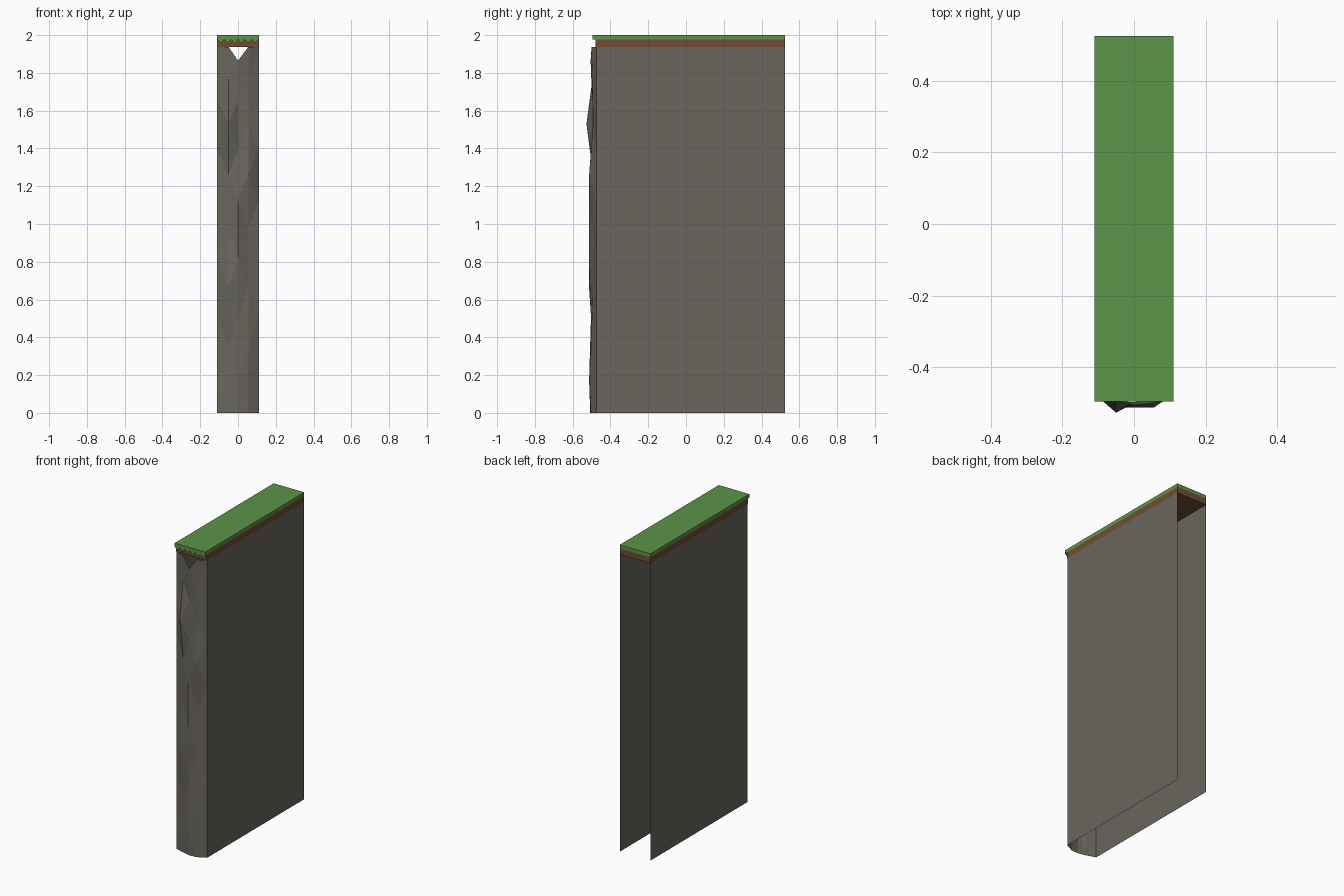
import bpy

cube = bpy.data.objects.get("Cube")
if cube:
    bpy.data.objects.remove(cube, do_unlink=True)


def material(name, rgb):
    mat = bpy.data.materials.new(name)
    mat.use_nodes = True
    mat.diffuse_color = (*rgb, 1)
    mat.node_tree.nodes["Principled BSDF"].inputs["Base Color"].default_value = (*rgb, 1)
    return mat


def mesh_object(name, verts, faces, mat):
    mesh = bpy.data.meshes.new(name)
    mesh.from_pydata(verts, [], faces)
    mesh.materials.append(mat)
    obj = bpy.data.objects.new(name, mesh)
    bpy.context.collection.objects.link(obj)
    return obj


def box(name, y0, y1, z0, z1, mat):
    verts = [(x, y, z) for x in (-HALF, HALF) for y in (y0, y1) for z in (z0, z1)]
    faces = [(0, 1, 3, 2), (4, 6, 7, 5), (0, 4, 5, 1),
             (2, 3, 7, 6), (0, 2, 6, 4), (1, 5, 7, 3)]
    return mesh_object(name, verts, faces, mat)


stone = material("grey_stone", (0.144, 0.133, 0.113))
dirt = material("brown_dirt", (0.165, 0.072, 0.034))
grass = material("green_grass", (0.107, 0.296, 0.065))

HALF, BACK, WALL_FRONT = 0.11, 0.525, -0.475
STONE_TOP, DIRT_TOP, TOP = 1.938, 1.977, 2.0
LIP = -0.495

# Side walls: single sheets, open at the back and the bottom
for name, x in (("right_wall", -HALF), ("left_wall", HALF)):
    corners = [(x, WALL_FRONT, 0), (x, BACK, 0),
               (x, BACK, STONE_TOP), (x, WALL_FRONT, STONE_TOP)]
    mesh_object(name, corners, [(0, 1, 2, 3) if x > 0 else (3, 2, 1, 0)], stone)

# Soil and turf layers
box("dirt_layer", -0.48, BACK, STONE_TOP, DIRT_TOP, dirt)
box("grass_layer", LIP, BACK, DIRT_TOP, TOP, grass)

# Ragged grass fringe hanging over the front
TEETH = 6
step = 2 * HALF / TEETH
verts, faces = [], []
for i in range(TEETH):
    x = -HALF + i * step
    verts += [(x, LIP, DIRT_TOP), (x + step / 2, LIP, 1.957), (x + step, LIP, DIRT_TOP)]
    faces.append((3 * i, 3 * i + 1, 3 * i + 2))
mesh_object("grass_fringe", verts, faces, grass)

# Rock face: columns of points with staggered heights, joined by triangles
ODD = (STONE_TOP, 1.77, 1.53, 1.26, 0.98, 0.66, 0.34, 0)
EVEN = (1.865, 1.65, 1.40, 1.125, 0.82, 0.51, 0.17, 0)
SIDE = (STONE_TOP,) + EVEN[1:]
ROWS = len(ODD)
flat = (WALL_FRONT,) * ROWS
columns = [
    (-HALF, SIDE, flat),
    (-0.05, ODD, (-0.495, -0.495, -0.527, -0.492, -0.492, -0.513, -0.488, -0.495)),
    (0.0, EVEN, (-0.505, -0.497, -0.50, -0.513, -0.513, -0.503, -0.513, -0.507)),
    (0.055, ODD, (-0.50, -0.495, -0.492, -0.513, -0.49, -0.492, -0.503, -0.503)),
    (HALF, SIDE, flat),
]
verts = [(x, y, z) for x, heights, depths in columns for z, y in zip(heights, depths)]
faces = []
for c in range(len(columns) - 1):
    odd, even = (c, c + 1) if c % 2 else (c + 1, c)
    for i in range(ROWS - 1):
        o, e = odd * ROWS + i, even * ROWS + i
        for tri in ((o, e, o + 1), (e, e + 1, o + 1)):
            faces.append(tri if odd > even else tri[::-1])
mesh_object("rock_face", verts, faces, stone)
